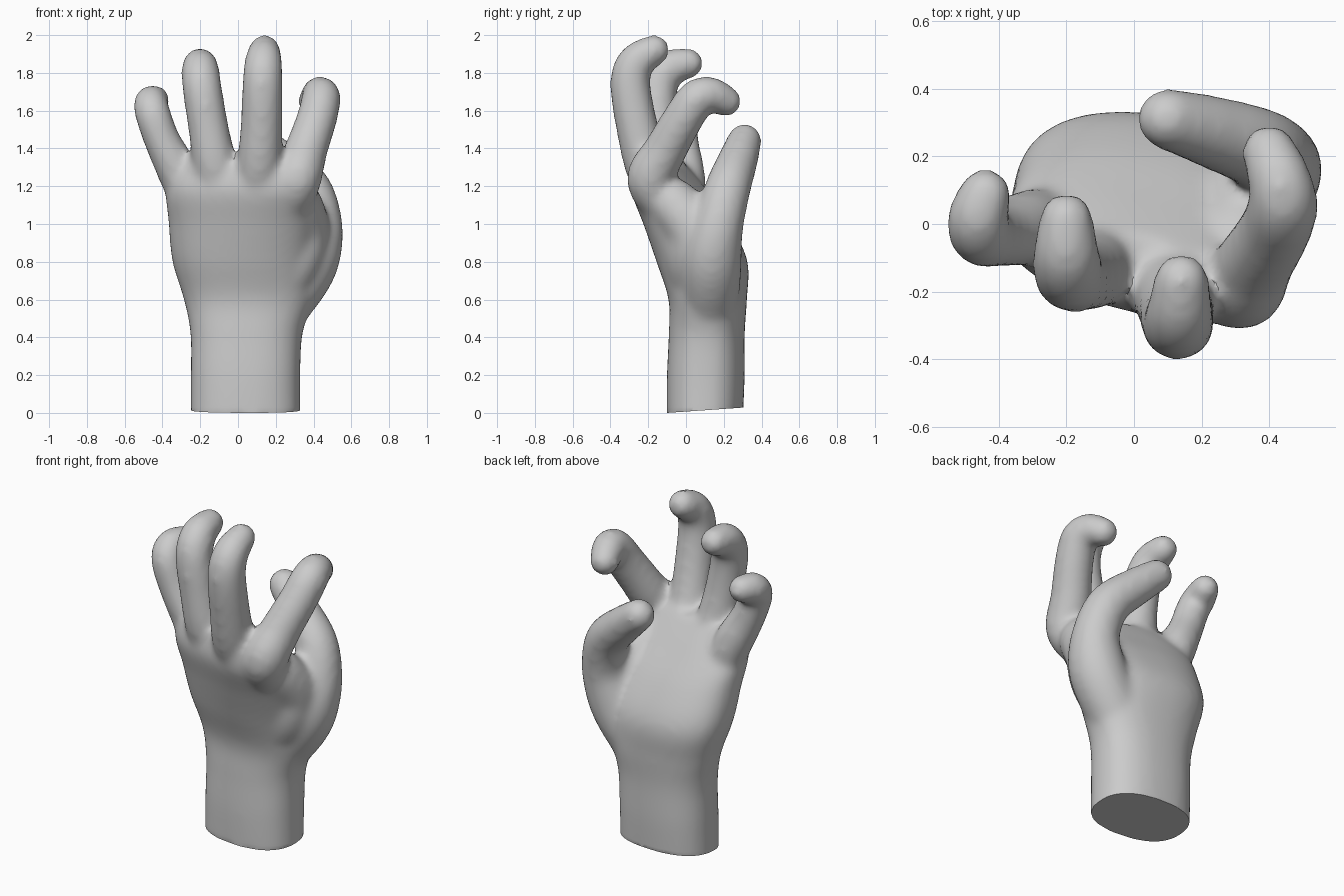
import bpy, bmesh, math
from mathutils import Vector

if "Cube" in bpy.data.objects:
    bpy.data.objects.remove(bpy.data.objects["Cube"])


def spline(points, steps):
    """Catmull-Rom samples through tuples of any length."""
    pts = [points[0]] + list(points) + [points[-1]]
    out = []
    for i in range(1, len(pts) - 2):
        a, b, c, d = pts[i - 1:i + 3]
        for s in range(steps):
            t = s / steps
            out.append(tuple(
                0.5 * (2 * q + (r - p) * t + (2 * p - 5 * q + 4 * r - u) * t * t
                       + (3 * q - p - 3 * r + u) * t ** 3)
                for p, q, r, u in zip(a, b, c, d)))
    out.append(tuple(points[-1]))
    return out


verts, faces = [], []


def skin(rings):
    """Closed counter-clockwise loft through rings of equal point count."""
    start, n = len(verts), len(rings[0])
    for ring in rings:
        verts.extend(ring)
    for j in range(len(rings) - 1):
        a = start + j * n
        for k in range(n):
            m = (k + 1) % n
            faces.append((a + k, a + m, a + n + m, a + n + k))
    faces.append(tuple(range(start + n - 1, start - 1, -1)))
    last = start + (len(rings) - 1) * n
    faces.append(tuple(range(last, last + n)))


def digit(path, n=20):
    """Round-ended tube through (x, y, z, radius)."""
    s = [(Vector(p[:3]), p[3]) for p in spline(path, 5)]
    first = (s[1][0] - s[0][0]).normalized()
    end = (s[-1][0] - s[-2][0]).normalized()
    caps = [math.radians(a) for a in (20, 40, 60, 80)]
    (p0, r0), (p1, r1) = s[0], s[-1]
    s = ([(p0 - first * r0 * math.sin(a), r0 * math.cos(a)) for a in reversed(caps)] + s
         + [(p1 + end * r1 * math.sin(a), r1 * math.cos(a)) for a in caps])
    tangent, side, rings = first, first.orthogonal().normalized(), []
    for i, (p, r) in enumerate(s):
        t = (s[min(i + 1, len(s) - 1)][0] - s[max(i - 1, 0)][0]).normalized()
        side = tangent.rotation_difference(t) @ side
        tangent = t
        up = t.cross(side).normalized()
        rings.append([p + r * (side * math.cos(2 * math.pi * k / n)
                               + up * math.sin(2 * math.pi * k / n)) for k in range(n)])
    skin(rings)


def body(sections, n=40):
    """Loft of sections (z, cx, cy, rx, ry, turn, squareness)."""
    rings = []
    for z, cx, cy, rx, ry, turn, e in spline(sections, 5):
        ring, t = [], math.radians(turn)
        for k in range(n):
            c, s = math.cos(2 * math.pi * k / n), math.sin(2 * math.pi * k / n)
            u = math.copysign(abs(c) ** (2 / e), c) * rx
            v = math.copysign(abs(s) ** (2 / e), s) * ry
            ring.append(Vector((cx + u * math.cos(t) - v * math.sin(t),
                                cy + u * math.sin(t) + v * math.cos(t), z)))
        rings.append(ring)
    skin(rings)


# wrist and palm
body([(-0.04, 0.04, 0.10, 0.29, 0.20, -3, 2.4),
      (0.20, 0.04, 0.105, 0.29, 0.205, -3, 2.4),
      (0.42, 0.045, 0.11, 0.297, 0.20, -3, 2.4),
      (0.60, 0.055, 0.115, 0.342, 0.205, -4, 2.4),
      (0.80, 0.03, 0.085, 0.378, 0.235, -7, 2.4),
      (1.00, 0.02, 0.005, 0.39, 0.215, -11, 2.4),
      (1.18, 0.01, -0.09, 0.395, 0.17, -14, 2.5),
      (1.32, 0.02, -0.14, 0.33, 0.10, -14, 2.4)])

# little, ring, middle and index fingers
digit([(-0.23, 0.01, 1.06, 0.10), (-0.315, -0.01, 1.27, 0.11), (-0.40, -0.03, 1.44, 0.097),
       (-0.45, -0.03, 1.58, 0.095), (-0.46, 0.02, 1.64, 0.092), (-0.44, 0.085, 1.655, 0.08)])
digit([(-0.07, -0.03, 1.06, 0.11), (-0.115, -0.12, 1.27, 0.12), (-0.155, -0.15, 1.50, 0.108),
       (-0.19, -0.15, 1.72, 0.105), (-0.20, -0.09, 1.82, 0.10), (-0.20, 0.01, 1.85, 0.082)])
digit([(0.09, -0.06, 1.06, 0.11), (0.11, -0.19, 1.27, 0.12), (0.125, -0.26, 1.52, 0.112),
       (0.13, -0.295, 1.75, 0.107), (0.135, -0.26, 1.86, 0.10), (0.14, -0.17, 1.92, 0.083)])
digit([(0.25, -0.07, 1.06, 0.12), (0.31, -0.185, 1.23, 0.13), (0.36, -0.11, 1.39, 0.115),
       (0.415, -0.02, 1.55, 0.108), (0.44, 0.055, 1.66, 0.105),
       (0.43, 0.13, 1.685, 0.095), (0.40, 0.21, 1.65, 0.083)])

# thumb
digit([(0.14, 0.115, 0.46, 0.15), (0.32, 0.13, 0.70, 0.16), (0.39, 0.14, 0.85, 0.158),
       (0.42, 0.175, 1.01, 0.133), (0.37, 0.222, 1.19, 0.122), (0.23, 0.272, 1.33, 0.108),
       (0.10, 0.31, 1.44, 0.092)])
# thumb muscle and web towards the index finger
digit([(0.16, 0.09, 0.55, 0.14), (0.28, 0.06, 0.80, 0.17), (0.33, 0.04, 0.97, 0.155),
       (0.31, -0.06, 1.10, 0.14)])

mesh = bpy.data.meshes.new("hand")
mesh.from_pydata(verts, [], faces)
mesh.update()
hand = bpy.data.objects.new("hand", mesh)
bpy.context.collection.objects.link(hand)

# fuse everything into one smooth skin
fuse = hand.modifiers.new("fuse", 'REMESH')
fuse.mode = 'VOXEL'
fuse.voxel_size = 0.02
soften = hand.modifiers.new("soften", 'SMOOTH')
soften.factor = 0.5
soften.iterations = 12
bpy.context.view_layer.objects.active = hand
hand.select_set(True)
for name in ("fuse", "soften"):
    bpy.ops.object.modifier_apply(modifier=name)

# flat, slightly slanted wrist end
for v in hand.data.vertices:
    v.co.z = max(v.co.z, 0.07 * max(v.co.y + 0.10, 0))
hand.data.update()
bpy.ops.object.shade_smooth_by_angle(angle=math.radians(40))
